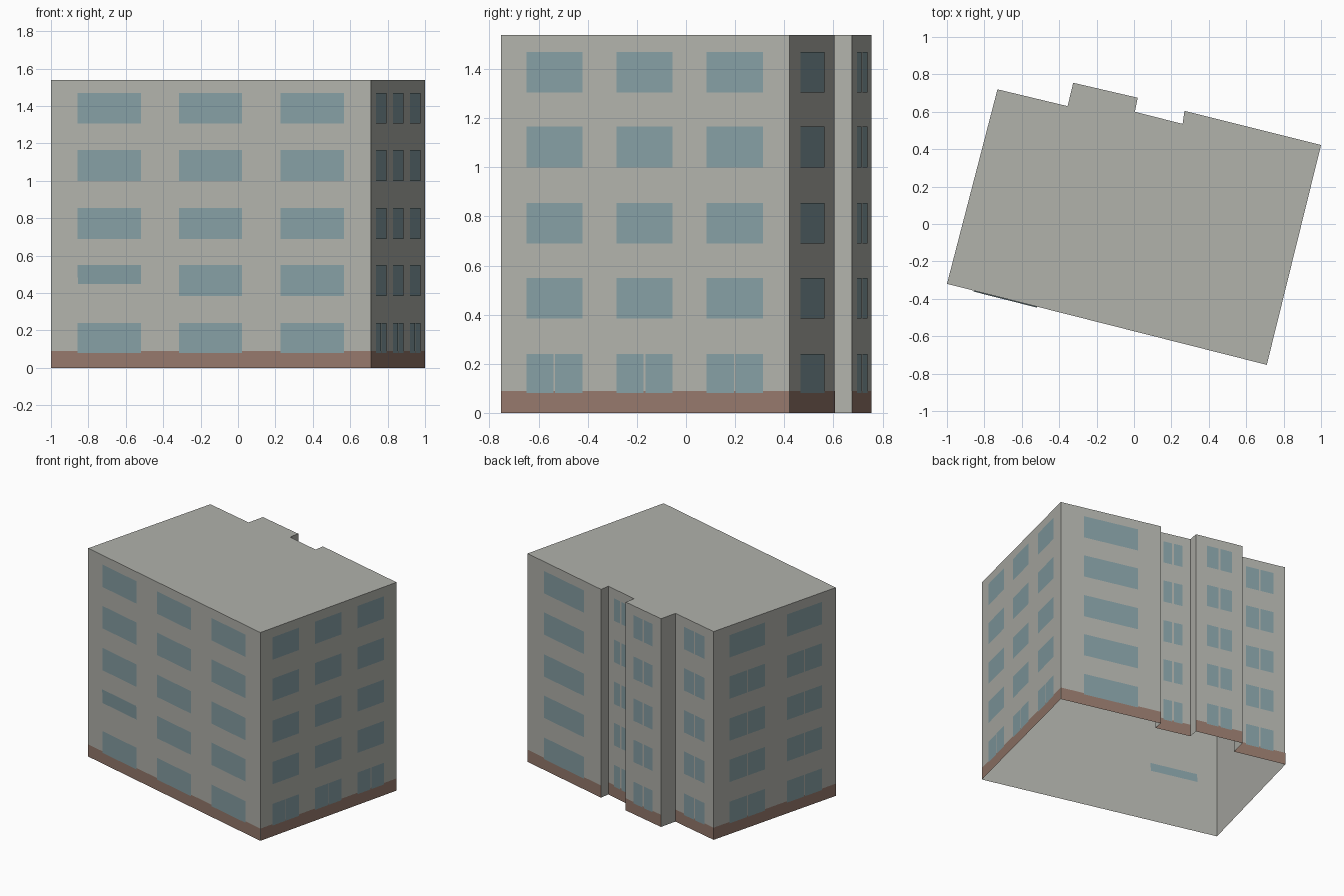
import bpy, bmesh
from mathutils import Vector

cube = bpy.data.objects.get("Cube")
if cube:
    bpy.data.objects.remove(cube)

HEIGHT, BASE = 1.538, 0.09
ROWS = [(0.08, 0.24), (0.385, 0.55), (0.69, 0.855), (1.0, 1.165), (1.305, 1.47)]

# Footprint, counterclockwise from the front right corner
PLAN = [(-1, -0.32), (0.71, -0.753), (1, 0.422), (0.27, 0.605), (0.26, 0.535),
        (0.005, 0.6), (0.02, 0.675), (-0.325, 0.755), (-0.355, 0.63), (-0.73, 0.72)]
CORNERS = [Vector((x, y, 0)) for x, y in PLAN]
COUNT = len(CORNERS)


def material(name, rgb):
    mat = bpy.data.materials.new(name)
    mat.use_nodes = True
    color = (*rgb, 1)
    mat.diffuse_color = color
    mat.node_tree.nodes["Principled BSDF"].inputs["Base Color"].default_value = color
    return mat


PLASTER = material("grey plaster", (0.44, 0.445, 0.41))
BRICK = material("brown plinth", (0.3, 0.19, 0.148))
GLASS = material("blue glass", (0.235, 0.345, 0.37))


def finish(bm, name, mat):
    mesh = bpy.data.meshes.new(name)
    bm.to_mesh(mesh)
    bm.free()
    mesh.materials.append(mat)
    obj = bpy.data.objects.new(name, mesh)
    bpy.context.collection.objects.link(obj)


def panel(bm, wall, start, end, bottom, top, depth, top_depth=None):
    """Flat sheet just off a wall, placed by fractions of the wall's length."""
    a, b = CORNERS[wall], CORNERS[(wall + 1) % COUNT]
    along = b - a
    out = along.cross(Vector((0, 0, 1))).normalized()
    high = depth if top_depth is None else top_depth
    points = [(start, bottom, depth), (end, bottom, depth),
              (end, top, high), (start, top, high)]
    bm.faces.new([bm.verts.new(a + along * t + out * d + Vector((0, 0, z)))
                  for t, z, d in points])


# Building shell: walls and flat roof, open underneath
bm = bmesh.new()
low, high = [[bm.verts.new((c.x, c.y, z)) for c in CORNERS] for z in (0, HEIGHT)]
for i in range(COUNT):
    j = (i + 1) % COUNT
    bm.faces.new((low[i], low[j], high[j], high[i]))
bm.faces.new(high)
finish(bm, "building_shell", PLASTER)

# Plinth on the long walls; the short returns of the rear steps stay plain
bm = bmesh.new()
for i in range(COUNT):
    if (CORNERS[(i + 1) % COUNT] - CORNERS[i]).length > 0.15:
        panel(bm, i, 0, 1, 0, BASE, 0.001)
finish(bm, "plinth", BRICK)


def windows(name, wall, columns, split_rows=(), gap=0.006):
    """Rows of windows; in split_rows each one is a pair of panes."""
    bm = bmesh.new()
    for row, (bottom, top) in enumerate(ROWS):
        for col, (start, end) in enumerate(columns):
            if wall == 0 and row == 1 and col == 0:
                # Tilted pane: its lower part leans in behind the wall
                panel(bm, wall, start, end, bottom, top, -0.003, 0.005)
            elif row in split_rows:
                mid = (start + end) / 2
                panel(bm, wall, start, mid - gap / 2, bottom, top, 0.002)
                panel(bm, wall, mid + gap / 2, end, bottom, top, 0.002)
            else:
                panel(bm, wall, start, end, bottom, top, 0.002)
    finish(bm, name, GLASS)


ONE = [(0.23, 0.77)]
ALL = range(5)
windows("front_windows", 0, [(0.084, 0.282), (0.4, 0.598), (0.718, 0.916)])
windows("left_side_windows", 1, [(0.088, 0.282), (0.4, 0.595), (0.713, 0.908)], [0])
windows("rear_left_windows", 2, ONE)
windows("rear_recess_windows", 4, ONE, ALL, 0.06)
windows("rear_bay_windows", 6, ONE, ALL, 0.04)
windows("rear_right_windows", 8, ONE, ALL, 0.03)
windows("right_side_windows", 9, [(0.13, 0.42), (0.6, 0.885)], range(4))
